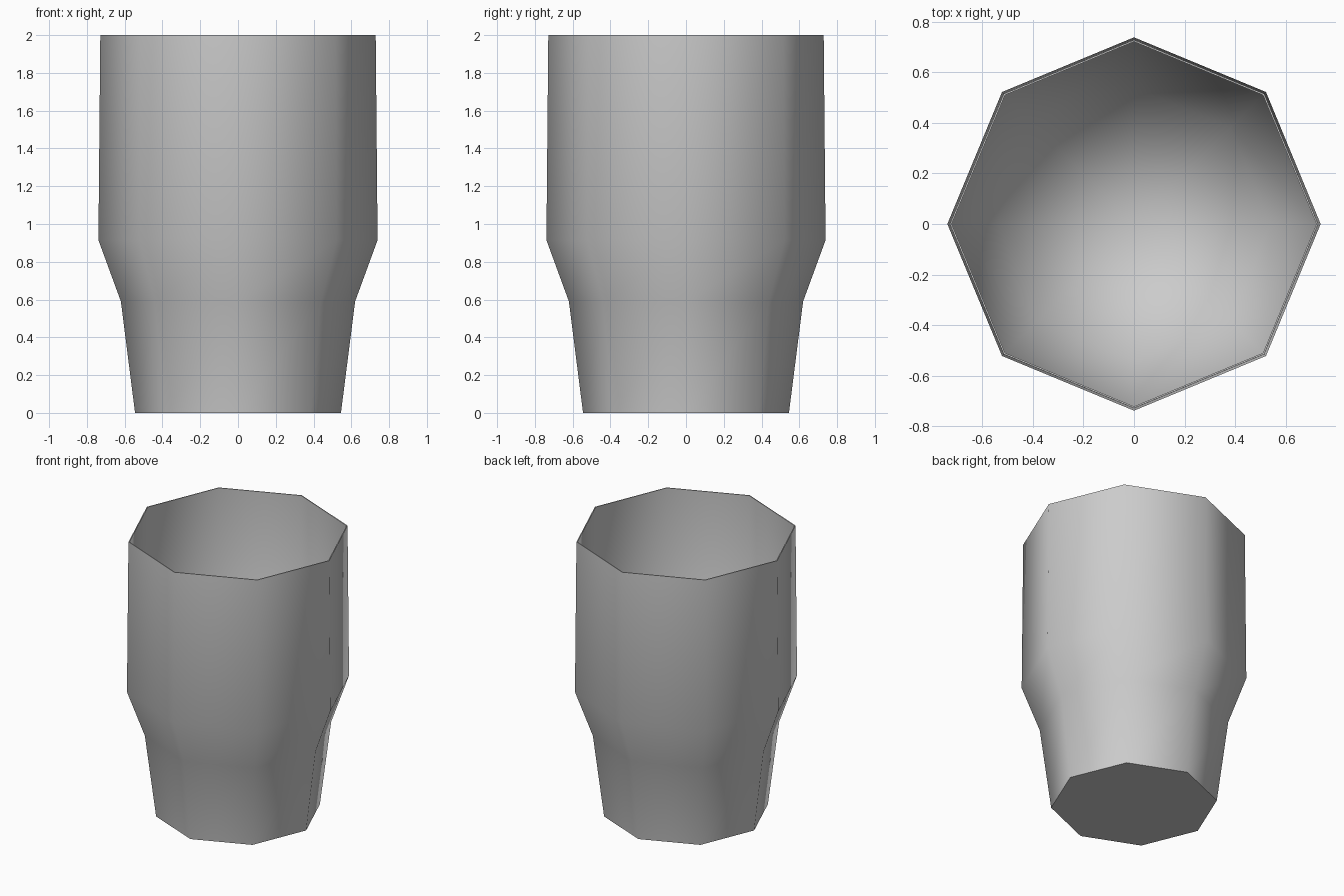
import bpy
import bmesh
import math
from mathutils import Matrix

cube = bpy.data.objects.get("Cube")
if cube:
    bpy.data.objects.remove(cube, do_unlink=True)

SIDES = 8

# Plain grey material
grey = bpy.data.materials.new("grey")
grey.use_nodes = True
colour = (0.6, 0.6, 0.6, 1)
grey.diffuse_color = colour
grey.node_tree.nodes["Principled BSDF"].inputs["Base Color"].default_value = colour

# Cup section: bottom centre, up the outside, over the rim, down to the funnel floor
profile = [(0, 0), (0.545, 0), (0.62, 0.59), (0.739, 0.915), (0.729, 2),
           (0.722, 2), (0.73, 0.92), (0.54, 0.52), (0, 0.04)]


def lathe(name, section, sides, material):
    """Spin a (radius, height) section round the z axis into a closed object."""
    bm = bmesh.new()
    verts = [bm.verts.new((r, 0, z)) for r, z in section]
    edges = [bm.edges.new(pair) for pair in zip(verts, verts[1:])]
    bmesh.ops.spin(bm, geom=verts + edges, cent=(0, 0, 0), axis=(0, 0, 1),
                   angle=math.tau, steps=sides, use_merge=True)
    bmesh.ops.remove_doubles(bm, verts=bm.verts, dist=0.0005)
    bmesh.ops.recalc_face_normals(bm, faces=bm.faces)
    mesh = bpy.data.meshes.new(name)
    bm.to_mesh(mesh)
    bm.free()
    mesh.materials.append(material)
    obj = bpy.data.objects.new(name, mesh)
    bpy.context.collection.objects.link(obj)
    return obj


cup = lathe("tumbler", profile, SIDES, grey)

# Smooth sides, sharp rim and base
bpy.ops.object.select_all(action="DESELECT")
cup.select_set(True)
bpy.context.view_layer.objects.active = cup
bpy.ops.object.shade_smooth_by_angle(angle=math.radians(60))
